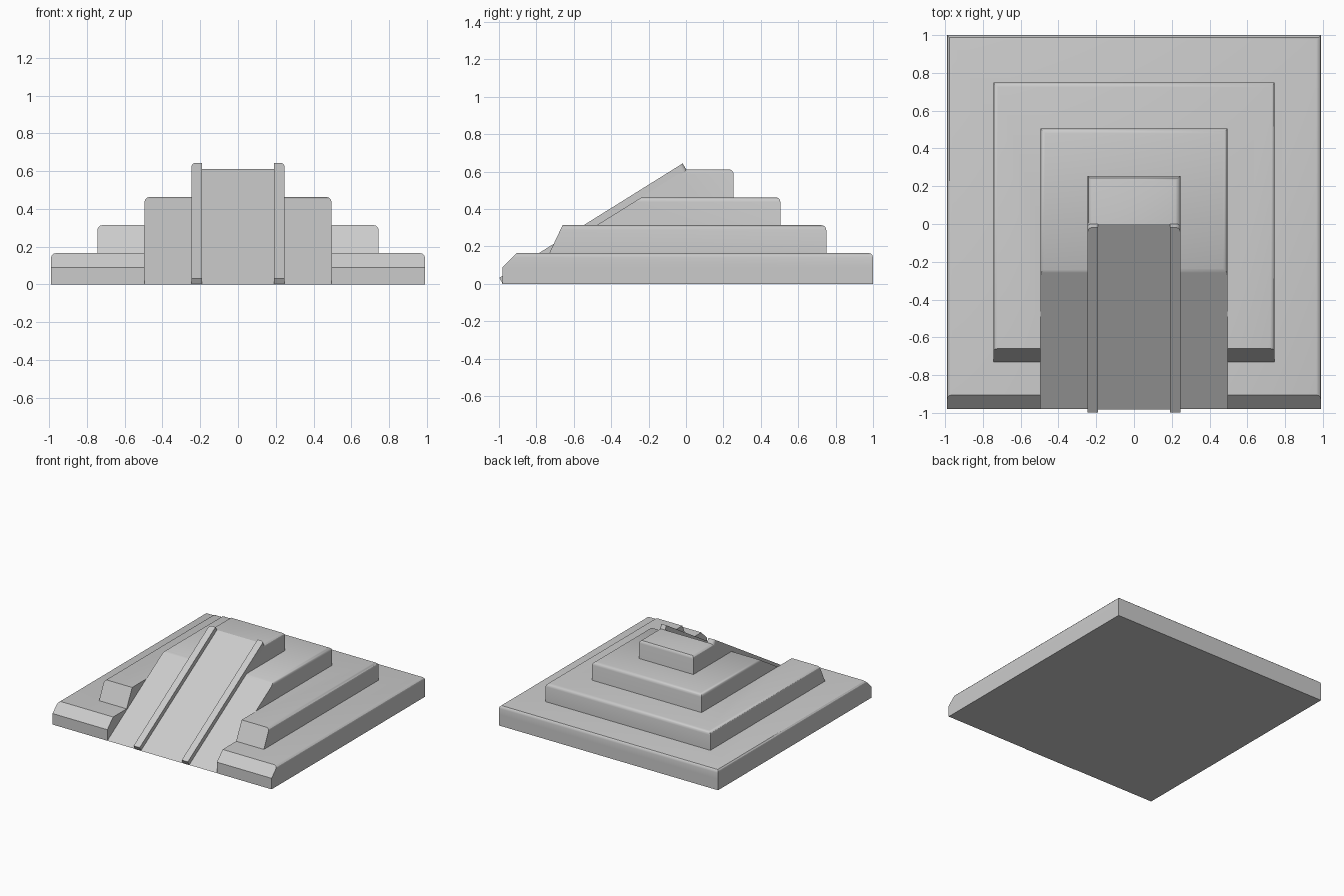
import bpy, bmesh, math

if "Cube" in bpy.data.objects:
    bpy.data.objects.remove(bpy.data.objects["Cube"])

R = 0.025          # rounding of the top edges
C = 0.495          # half width of the ramp body


def ramp_y(z):
    return -0.98 + z * 0.98 / 0.61


def finish(bm, name, angle):
    bmesh.ops.recalc_face_normals(bm, faces=bm.faces)
    me = bpy.data.meshes.new(name)
    bm.to_mesh(me)
    bm.free()
    ob = bpy.data.objects.new(name, me)
    bpy.context.collection.objects.link(ob)
    bpy.ops.object.select_all(action='DESELECT')
    ob.select_set(True)
    bpy.context.view_layer.objects.active = ob
    bpy.ops.object.shade_smooth_by_angle(angle=math.radians(angle))
    return ob


def tier(name, w, back, top, front, levels, notch=False, angle=30):
    """Stack outlines upward; sides and back round over at the top."""
    rounds = [math.radians(a) for a in (0, 30, 60, 90)]
    steps = [(z, 0) for z in levels]
    steps += [(top - R + R * math.sin(a), R * (1 - math.cos(a))) for a in rounds]
    steps.sort()
    bm = bmesh.new()
    rings = []
    for z, inset in steps:
        # levels above the start of the rounding take the matching inset
        f, x, b = front(z), w - inset, back - inset
        pts = [(-x, f), (-x, b), (x, b), (x, f)]
        if notch:
            pts += [(C, f), (C, 0), (-C, 0), (-C, f)]
        rings.append([bm.verts.new((px, py, z)) for px, py in pts])
    n = len(rings[0])
    for lo, hi in zip(rings, rings[1:]):
        for i in range(n):
            j = (i + 1) % n
            bm.faces.new((lo[i], lo[j], hi[j], hi[i]))
    bm.faces.new(rings[0][::-1])
    bm.faces.new(rings[-1])
    return finish(bm, name, angle)


# Two lower tiers, open at the front for the ramp
tier("base_tier", 0.99, 1.0, 0.165,
     lambda z: -0.98 + max(0, z - 0.09), [0, 0.09], notch=True)
tier("second_tier", 0.745, 0.75, 0.313,
     lambda z: -0.73 + (z - 0.165) * 0.07 / 0.148, [0.15], notch=True)

# Upper tiers, whose fronts run down as the ramp
tier("third_tier_and_ramp", C, 0.505, 0.462, ramp_y, [0], angle=40)
tier("top_tier_and_ramp_lane", 0.245, 0.255, 0.612,
     lambda z: ramp_y(z) - 0.003, [0])

# Raised rails along both sides of the central lane
profile = [(-0.98, 0), (-0.998, 0.032), (-0.018, 0.643), (0.005, 0.605)]
for side, name in ((-1, "left_rail"), (1, "right_rail")):
    bm = bmesh.new()
    inner = [bm.verts.new((side * 0.19, y, z)) for y, z in profile]
    outer = [bm.verts.new((side * 0.245, y, z)) for y, z in profile]
    bm.faces.new(inner)
    bm.faces.new(outer[::-1])
    for i in range(4):
        j = (i + 1) % 4
        bm.faces.new((inner[i], outer[i], outer[j], inner[j]))
    # round the outer corner of the upper end
    edge = bm.edges.get((outer[2], outer[3]))
    bmesh.ops.bevel(bm, geom=[edge], offset=0.025, segments=3,
                    profile=0.5, affect='EDGES')
    finish(bm, name, 35)
